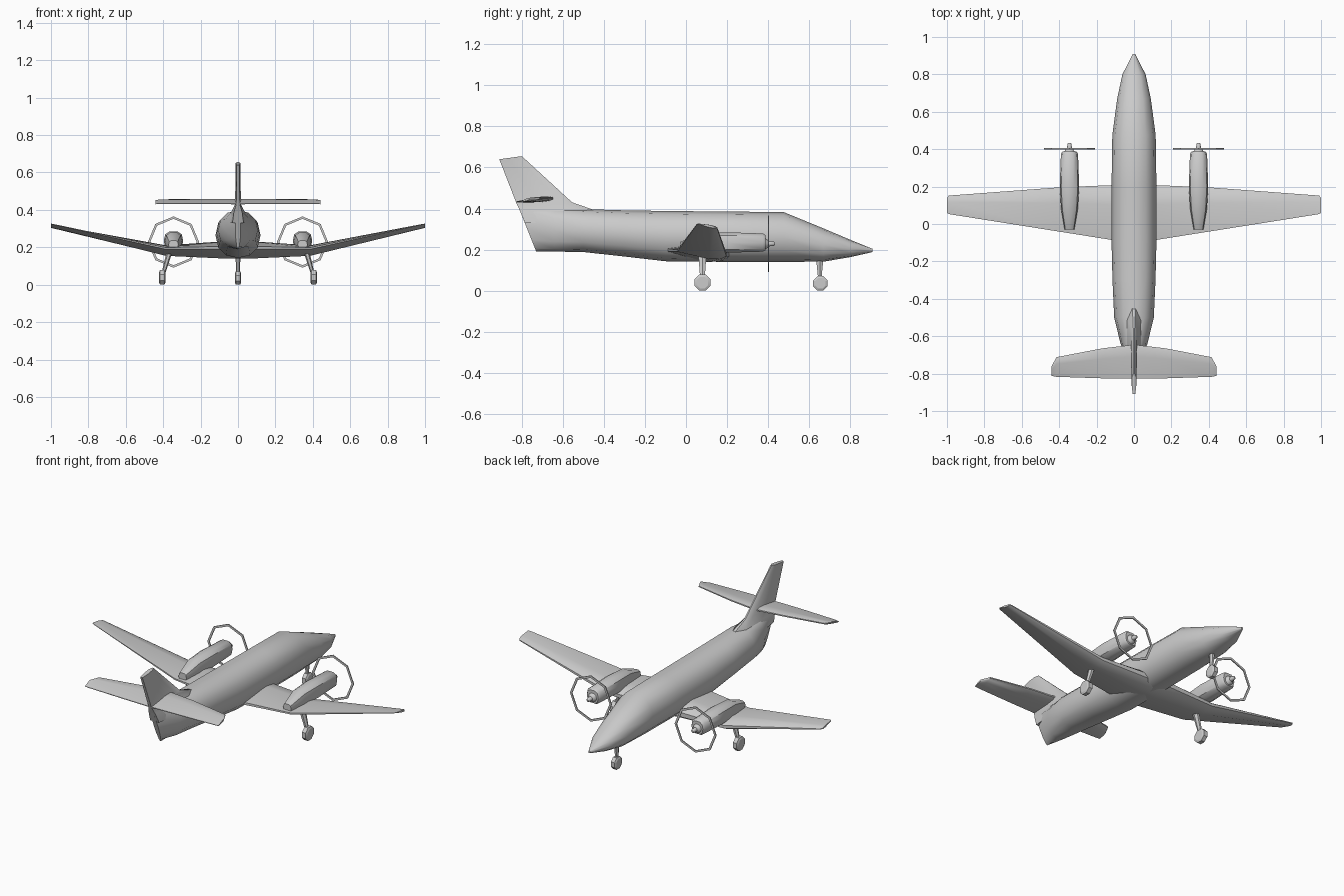
import bpy, bmesh, math
from mathutils import Vector

if "Cube" in bpy.data.objects:
    bpy.data.objects.remove(bpy.data.objects["Cube"])


def finish(name, bm, angle=40):
    bmesh.ops.recalc_face_normals(bm, faces=bm.faces)
    me = bpy.data.meshes.new(name)
    bm.to_mesh(me)
    bm.free()
    ob = bpy.data.objects.new(name, me)
    bpy.context.collection.objects.link(ob)
    bpy.ops.object.select_all(action='DESELECT')
    ob.select_set(True)
    bpy.context.view_layer.objects.active = ob
    if angle:
        bpy.ops.object.shade_smooth_by_angle(angle=math.radians(angle))
    return ob


def loft(name, rings, closed=False, angle=40):
    """Skin a list of equal-length rings and cap the ends."""
    bm = bmesh.new()
    vs = [[bm.verts.new(p) for p in r] for r in rings]
    n = len(vs[0])
    pairs = list(zip(vs, vs[1:])) + ([(vs[-1], vs[0])] if closed else [])
    for a, b in pairs:
        for i in range(n):
            bm.faces.new((a[i], a[(i + 1) % n], b[(i + 1) % n], b[i]))
    if not closed:
        bm.faces.new(vs[0])
        bm.faces.new(vs[-1])
    return finish(name, bm, angle)


def body_ring(y, z0, z1, w, n=12, x=0, power=1.0, shear=0.0):
    """Rounded cross-section around the y axis."""
    pts = []
    for i in range(n):
        a = 2 * math.pi * (i + 0.5 * (n == 8)) / n
        c, s = math.cos(a), math.sin(a)
        c = math.copysign(abs(c) ** power, c)
        s = math.copysign(abs(s) ** power, s)
        z = (z0 + z1) / 2 + s * (z1 - z0) / 2
        pts.append((x + w * c, y - shear * (z - z0), z))
    return pts


def foil(le, te, t):
    """Wing section as (y, offset) pairs."""
    c = le - te
    return [(le, 0.15 * t), (le - .1 * c, .4 * t), (le - .35 * c, .5 * t), (te, .08 * t),
            (te, -.08 * t), (le - .35 * c, -.5 * t), (le - .1 * c, -.4 * t), (le, -.15 * t)]


def flat_surface(name, half, dle, dte):
    """Symmetric wing from (x, leading y, trailing y, z, thickness) stations."""
    stations = [(-s[0],) + s[1:] for s in reversed(half)] + half
    rings = []
    for x, le, te, z, t in stations:
        rings.append([(x, y, z + o + dte + (dle - dte) * (y - te) / (le - te))
                      for y, o in foil(le, te, t)])
    loft(name, rings)


# Fuselage
stations = [(.91, .188, .203, .006), (.80, .163, .248, .062), (.67, .141, .303, .09),
            (.475, .14, .383, .116), (.2, .14, .385, .12), (-.1, .143, .388, .12),
            (-.3, .166, .391, .115), (-.5, .188, .397, .106), (-.64, .19, .40, .072)]
rings = [body_ring(*s, power=.9) for s in stations]
rings.append(body_ring(-.73, .19, .42, .014, shear=.4))
loft("fuselage", rings)

# Tail fin with flared base
fin = []
for le, te, zl, zt, w in [(-.40, -.785, .33, .33, .05), (-.44, -.81, .39, .39, .036),
                          (-.555, -.828, .43, .43, .016), (-.80, -.91, .655, .64, .012)]:
    c = le - te
    fin.append([(sx * w, le - f * c, zl + (zt - zl) * f) for sx, f in
                [(.25, 0), (1, .2), (1, .6), (.6, 1), (-.6, 1), (-1, .6), (-1, .2), (-.25, 0)]])
loft("tail_fin", fin)

# Tailplane and wing
flat_surface("tailplane", [(.015, -.647, -.827, .442, .026), (.17, -.665, -.825, .443, .024),
                           (.415, -.712, -.817, .443, .018), (.44, -.76, -.812, .441, .012)],
             .008, -.01)
flat_surface("wing", [(.05, .21, -.096, .192, .095), (.385, .197, -.043, .188, .056),
                      (.99, .152, .053, .318, .016), (1.0, .14, .06, .32, .012)],
             -.012, .006)


def wheel(name, x, y, r, w):
    ring = lambda dx, k: [(x + dx, y + k * r * math.cos((i + .5) * math.pi / 4),
                           r * .93 + k * r * math.sin((i + .5) * math.pi / 4)) for i in range(8)]
    loft(name, [ring(-w, .72), ring(-w * .7, 1), ring(w * .7, 1), ring(w, .72)], angle=20)


def strut(name, top, bottom, top_half, bottom_half):
    rings = []
    for p, (hx, hy) in ((top, top_half), (bottom, bottom_half)):
        rings.append([(p[0] + hx * math.cos(i * math.pi / 3),
                       p[1] + hy * math.sin(i * math.pi / 3), p[2]) for i in range(6)])
    loft(name, rings)


# Engines, propellers and main gear on both sides
for side, s in (("left", -1), ("right", 1)):
    x = .345 * s
    cowl = [(.387, .195, .272, .036), (.375, .188, .280, .044), (.2, .183, .286, .050),
            (.08, .185, .280, .043), (-.03, .19, .238, .025)]
    loft(side + "_nacelle", [body_ring(y, a, b, w * 1.04, 10, x, .75) for y, a, b, w in cowl])
    zc = .228
    hub = [(.383, .029), (.403, .018), (.405, .013), (.428, .011), (.434, .005)]
    loft(side + "_spinner", [body_ring(y, zc - r, zc + r, r, 10, x) for y, r in hub])
    ring = []
    for i in range(8):
        a = i * math.pi / 4
        ring.append([(x + r * math.cos(a), .402 + d, zc + r * math.sin(a))
                     for r, d in ((.137, -.003), (.137, .003), (.124, .003), (.124, -.003))])
    loft(side + "_propeller_rim", ring, closed=True, angle=0)
    wheel(side + "_main_wheel", .405 * s, .08, .042, .017)
    strut(side + "_main_strut", (.362 * s, .08, .19), (.402 * s, .08, .05),
          (.016, .024), (.010, .012))

# Nose gear
wheel("nose_wheel", 0, .655, .038, .017)
strut("nose_strut", (0, .652, .16), (0, .652, .045), (.014, .021), (.008, .008))
